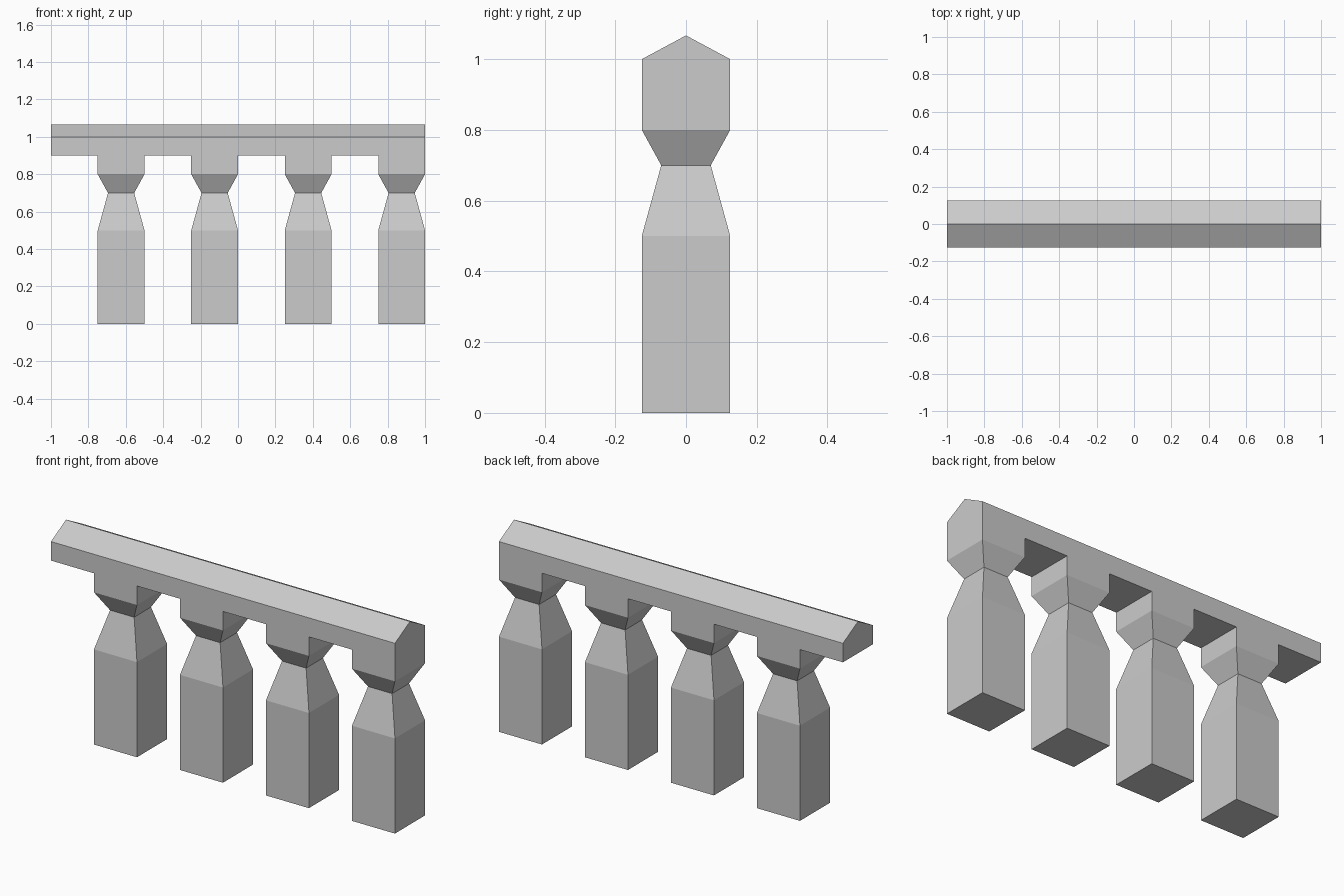
import bpy
import bmesh

if "Cube" in bpy.data.objects:
    bpy.data.objects.remove(bpy.data.objects["Cube"])


def loft(name, rings, cap_start=True, cap_end=True):
    """Skin a list of equal-length rings of points into a flat-shaded mesh."""
    bm = bmesh.new()
    loops = [[bm.verts.new(p) for p in ring] for ring in rings]
    for a, b in zip(loops, loops[1:]):
        for i in range(len(a)):
            j = (i + 1) % len(a)
            bm.faces.new((a[i], a[j], b[j], b[i]))
    if cap_start:
        bm.faces.new(loops[0][::-1])
    if cap_end:
        bm.faces.new(loops[-1])
    bmesh.ops.recalc_face_normals(bm, faces=bm.faces)
    mesh = bpy.data.meshes.new(name)
    bm.to_mesh(mesh)
    bm.free()
    obj = bpy.data.objects.new(name, mesh)
    bpy.context.collection.objects.link(obj)
    return obj


# Square baluster with a pinched neck: (half width, height)
profile = [(0.125, 0), (0.125, 0.5), (0.07, 0.7), (0.125, 0.8), (0.125, 0.9)]
rings = [[(-w, -w, z), (w, -w, z), (w, w, z), (-w, w, z)] for w, z in profile]
balusters = loft("balusters", rings, cap_end=False)
balusters.location.x = -0.625

# Four balusters, half a unit apart
array = balusters.modifiers.new("repeat", 'ARRAY')
array.count = 4
array.use_relative_offset = False
array.use_constant_offset = True
array.constant_offset_displace = (0.5, 0, 0)

# Handrail with a ridged top, run along x
section = [(-0.125, 0.9), (0.125, 0.9), (0.125, 1.0), (0, 1.067), (-0.125, 1.0)]
loft("handrail", [[(x, y, z) for y, z in section] for x in (-1, 1)])
